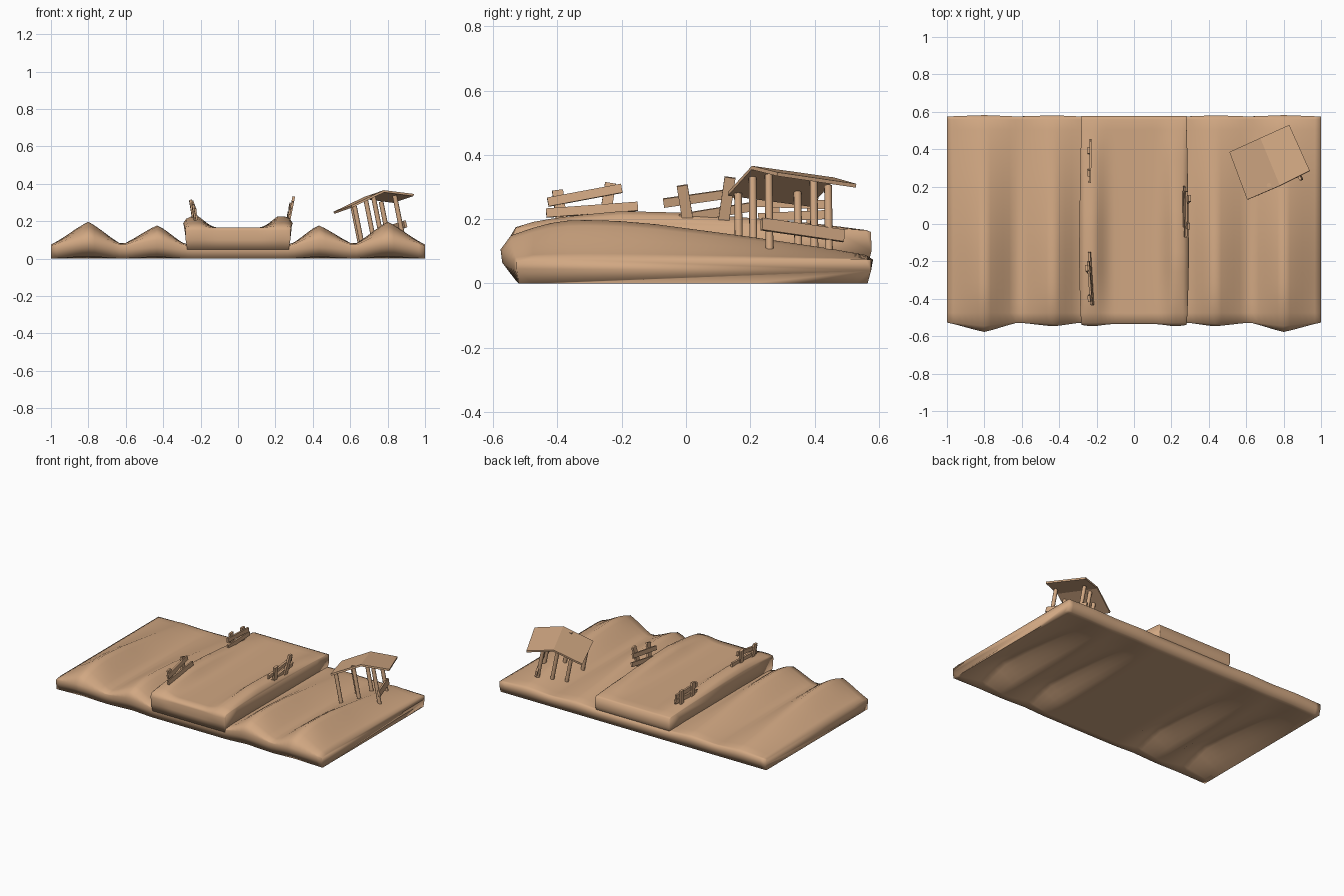
import bpy, bmesh, math
from mathutils import Vector, Matrix

if "Cube" in bpy.data.objects:
    bpy.data.objects.remove(bpy.data.objects["Cube"])

clay = bpy.data.materials.new("tan clay")
clay.diffuse_color = (0.64, 0.39, 0.225, 1)
clay.use_nodes = True
clay.node_tree.nodes["Principled BSDF"].inputs["Base Color"].default_value = clay.diffuse_color


def finish(name, bm, angle=None):
    bmesh.ops.recalc_face_normals(bm, faces=bm.faces)
    me = bpy.data.meshes.new(name)
    bm.to_mesh(me)
    bm.free()
    me.materials.append(clay)
    ob = bpy.data.objects.new(name, me)
    bpy.context.collection.objects.link(ob)
    if angle:
        bpy.ops.object.select_all(action='DESELECT')
        ob.select_set(True)
        bpy.context.view_layer.objects.active = ob
        bpy.ops.object.shade_smooth_by_angle(angle=math.radians(angle))
    return ob


def interp(table, v):
    if v <= table[0][0]:
        return table[0][1]
    for (a, p), (b, q) in zip(table, table[1:]):
        if v <= b:
            return p + (q - p) * (v - a) / (b - a)
    return table[-1][1]


def loft(name, rings, angle):
    """Skin a list of closed rings of points and cap both ends."""
    bm = bmesh.new()
    vs = [[bm.verts.new(p) for p in r] for r in rings]
    n = len(vs[0])
    for r, s in zip(vs, vs[1:]):
        for i in range(n):
            j = (i + 1) % n
            bm.faces.new((r[i], r[j], s[j], s[i]))
    bm.faces.new(vs[0])
    bm.faces.new(vs[-1])
    return finish(name, bm, angle)


def plank(name, p, q, w, t, normal):
    """Box from p to q, w wide, t thick along the normal."""
    p, q, n = Vector(p), Vector(q), Vector(normal)
    a = (q - p).normalized()
    b = n.cross(a).normalized()
    n = a.cross(b)
    m = Matrix((a * (q - p).length, b * w, n * t)).transposed().to_4x4()
    m.translation = (p + q) / 2
    bm = bmesh.new()
    bmesh.ops.create_cube(bm, size=1, matrix=m)
    return finish(name, bm)


# Ground slab with two long ridges on each side, hollow underneath
RIDGE = [(-.53, .08), (-.44, .11), (-.35, .123), (-.22, .12), (-.1, .11),
         (.2, .07), (.45, .033), (.58, .01)]
HOLLOW = [(-.52, .015), (-.42, .06), (-.3, .1), (-.1, .09), (.2, .058),
          (.45, .024), (.55, 0)]


def peak(d, out, inn):
    t = min(1, abs(d) / (out if d > 0 else inn))
    return .8 * (1 - t) + .2 * (.5 + .5 * math.cos(math.pi * t))


def ground_ring(x):
    a = abs(x)
    s8, s4 = peak(a - .8, .2, .18), peak(a - .43, .19, .15)
    s = s8 + s4 * .85
    bulge = s8 + .4 * s4
    top = lambda y: .075 + s * interp(RIDGE, y)
    ring = [(.565, 0), (.576, .04), (.575 + .007 * s, .074)]
    ring += [(y, top(y)) for y in [.56 - i * .0545 for i in range(20)]]
    ring += [(-.525 - .02 * bulge, top(-.53) - .006),
             (-.527 - .05 * bulge, .066 + .04 * s),
             (-.527 - .045 * bulge, .045 + .02 * s),
             (-.52 - .012 * bulge, .012 * s)]
    ring += [(y, s * interp(HOLLOW, y))
             for y in (-.48, -.42, -.36, -.3, -.2, -.1, .05, .2, .35, .45, .53)]
    return [(x, y, z) for y, z in ring]


loft("ground", [ground_ring(-1 + i / 30) for i in range(61)], 100)

# Raised road with rounded banks along both sides
BANK = [(-.53, .01), (-.5, .022), (-.4, .04), (-.3, .051), (-.2, .06), (0, .055),
        (.1, .047), (.4, .022), (.57, 0)]
ACROSS = [(.0, 0), (.1, .0), (.13, .1), (.16, .45), (.2, 1), (.24, 1), (.265, .8),
          (.28, .4)]


def road_ring(x):
    k = interp(ACROSS, abs(x))
    ys = [.56 - i * .0545 for i in range(21)]
    wide = lambda y: x * (1 + .8 * interp(BANK, y))
    ring = [(x * .97, .565, .05), (x, .577, .1), (x, .576, .16)]
    ring += [(wide(y), y, .165 + k * interp(BANK, y)) for y in ys]
    ring += [(x, -.535 - .01 * k, .15), (x, -.535, .1), (x * .97, -.53, .05)]
    ring += [(x * .965, y, .05) for y in reversed(ys[1:-1])]
    return ring


xs = [0, .05, .1, .12, .14, .16, .18, .2, .22, .24, .255, .265, .275, .28]
loft("road", [road_ring(x) for x in [-v for v in xs[:0:-1]] + xs], 100)


# Broken fences: two slanted posts and two crooked rails each
def fence(name, x0, z0, lean, skew, posts, rails):
    side = 1 if x0 > 0 else -1
    n = Vector((1, -skew, -lean))
    ym = sum(p[0] for p in posts) / 2
    pt = lambda y, z, off=0: (x0 + lean * (z - z0) + skew * (y - ym) + off, y, z)
    for i, (y1, z1, y2, z2) in enumerate(posts):
        plank(f"{name}_post_{i}", pt(y1, z1), pt(y2, z2), .034, .014, n)
    for i, (y1, z1, y2, z2) in enumerate(rails):
        plank(f"{name}_rail_{i}", pt(y1, z1, -.006 * side),
              pt(y2, z2, -.01 * side), .028, .012, n)


fence("left_front_fence", -.232, .2, -.15, -.06,
      [(-.385, .18, -.4, .29), (-.255, .19, -.235, .312)],
      [(-.435, .219, -.15, .24), (-.43, .253, -.2, .296)])
fence("right_fence", .268, .18, .2, 0,
      [(.01, .17, -.012, .305), (.115, .18, .137, .33)],
      [(-.07, .25, .175, .285), (-.02, .202, .2, .238)])
fence("left_back_fence", -.242, .18, 0, 0,
      [(.28, .15, .27, .285), (.39, .15, .395, .275)],
      [(.225, .205, .45, .215), (.22, .252, .44, .245)])

# Leaning shelter: gabled roof sheet
roof_pts = [(.51, .385, .25), (.605, .13, .284), (.675, .46, .33),
            (.78, .205, .366), (.83, .53, .31), (.94, .285, .346)]
bm = bmesh.new()
v = [bm.verts.new(p) for p in roof_pts]
bm.faces.new((v[0], v[1], v[3], v[2]))
bm.faces.new((v[2], v[3], v[5], v[4]))
roof = finish("shelter_roof", bm)
mod = roof.modifiers.new("thickness", 'SOLIDIFY')
mod.thickness, mod.offset = .012, -1

# Shelter posts: base x, y, z and top z
for i, (x, y, z, top) in enumerate([
        (.665, .165, .07, .28), (.77, .21, .1, .343), (.885, .26, .1, .338),
        (.655, .35, .07, .285), (.73, .4, .08, .318), (.81, .445, .08, .305)]):
    a, b = Vector((x, y, z)), Vector((x - .2 * (top - z), y - .003, top))
    m = (b - a).to_track_quat('Z', 'Y').to_matrix().to_4x4()
    m.translation = (a + b) / 2
    bm = bmesh.new()
    bmesh.ops.create_cone(bm, cap_ends=True, segments=10, radius1=.0125,
                          radius2=.0125, depth=(b - a).length, matrix=m)
    finish(f"shelter_post_{i}", bm, 40)

# Side board of the shelter
plank("shelter_board", (.895, .235, .185), (.785, .49, .148), .038, .014, (.91, .41, .2))
